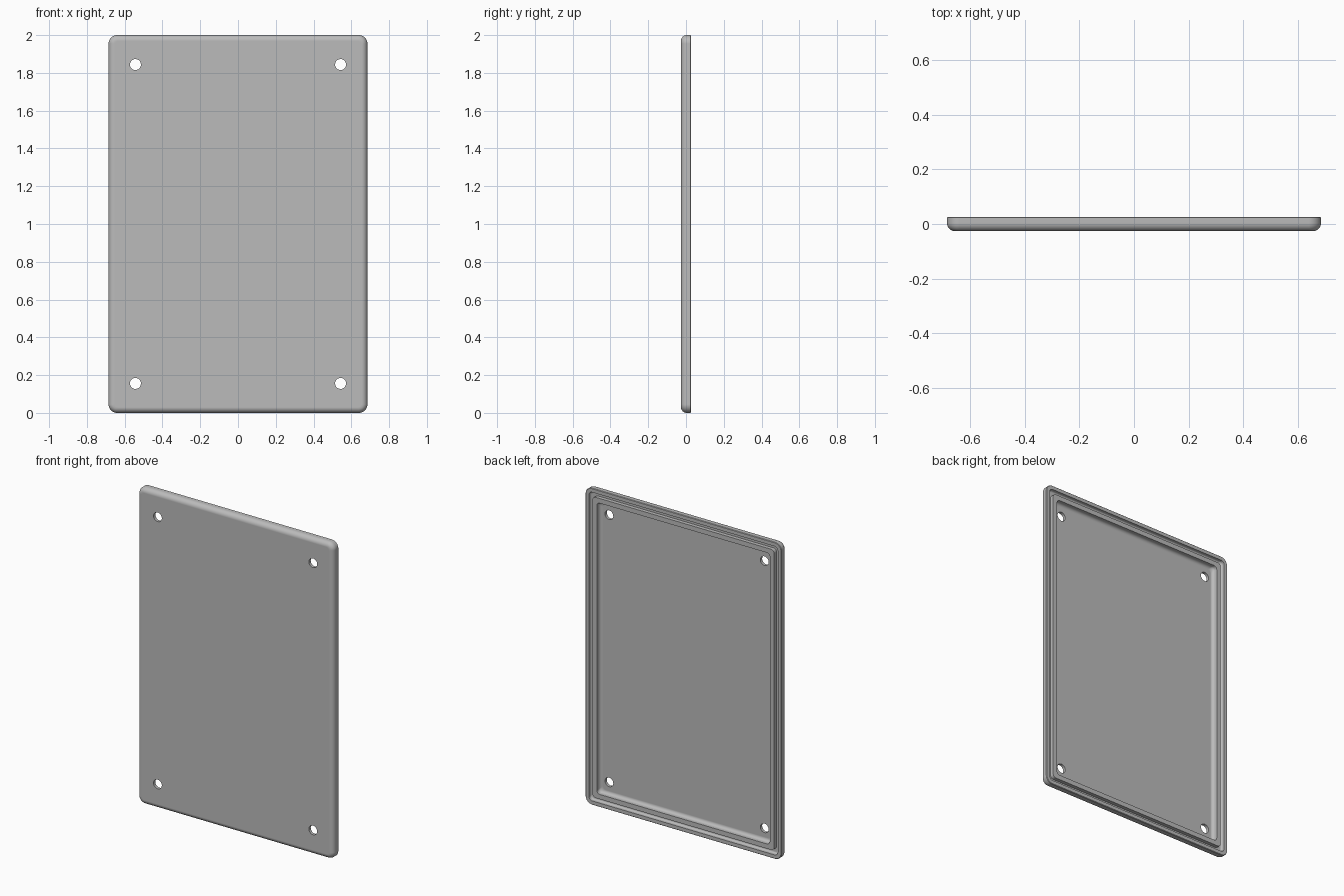
import bpy, bmesh, math
from mathutils import Matrix

if "Cube" in bpy.data.objects:
    bpy.data.objects.remove(bpy.data.objects["Cube"], do_unlink=True)

WIDTH, HEIGHT, BACK = 1.37, 2.0, 0.0265
FRONT, FLOOR, GROOVE = -BACK, -0.008, 0.003
CORNER, ARC = 0.045, 8

grey = bpy.data.materials.new("plain grey")
grey.use_nodes = True
colour = (0.5, 0.5, 0.5, 1)
grey.diffuse_color = colour
grey.node_tree.nodes["Principled BSDF"].inputs["Base Color"].default_value = colour


def make_object(name, bm):
    mesh = bpy.data.meshes.new(name)
    bmesh.ops.recalc_face_normals(bm, faces=bm.faces)
    bm.to_mesh(mesh)
    bm.free()
    obj = bpy.data.objects.new(name, mesh)
    mesh.materials.append(grey)
    bpy.context.collection.objects.link(obj)
    return obj


def ring(bm, inset, y):
    """Rounded rectangle parallel to the front face."""
    r = max(CORNER - inset, 0.022)
    cx, cz = WIDTH / 2 - inset - r, HEIGHT / 2 - inset - r
    verts = []
    for q, (sx, sz) in enumerate([(1, 1), (-1, 1), (-1, -1), (1, -1)]):
        for i in range(ARC + 1):
            a = math.pi / 2 * (q + i / ARC)
            verts.append(bm.verts.new((sx * cx + r * math.cos(a), y,
                                       HEIGHT / 2 + sz * cz + r * math.sin(a))))
    return verts


def fillet(inset, y, r, start, steps=6):
    """Quarter-round section points about a centre."""
    angles = [math.radians(start + 90 * i / steps) for i in range(steps + 1)]
    return [(inset + r * math.cos(a), y + r * math.sin(a)) for a in angles]


# Edge section from the front face, round the rim, groove and ridge, to the floor
section = fillet(0.03, FRONT + 0.03, 0.03, 180)[::-1]
section += [(0, BACK - 0.003), (0.003, BACK), (0.025, BACK)]
section += fillet(0.035, GROOVE + 0.01, 0.01, 180)
section += [(0.05, GROOVE), (0.05, BACK), (0.08, BACK)]
section += fillet(0.1, FLOOR + 0.02, 0.02, 180)

bm = bmesh.new()
rings = [ring(bm, inset, y) for inset, y in section]
for a, b in zip(rings, rings[1:]):
    for i in range(len(a)):
        j = (i + 1) % len(a)
        bm.faces.new((a[i], a[j], b[j], b[i]))
bm.faces.new(rings[0])
bm.faces.new(rings[-1])
cover = make_object("cover_plate", bm)

# Four screw holes near the corners
bm = bmesh.new()
for sx in (-1, 1):
    for sz in (-1, 1):
        place = (Matrix.Translation((sx * 0.543, 0, HEIGHT / 2 + sz * 0.844))
                 @ Matrix.Rotation(math.pi / 2, 4, "X"))
        bmesh.ops.create_cone(bm, cap_ends=True, segments=32, radius1=0.029,
                              radius2=0.029, depth=0.2, matrix=place)
cutter = make_object("screw_hole_cutter", bm)
cutter.hide_render = True

bpy.ops.object.select_all(action="DESELECT")
cover.select_set(True)
bpy.context.view_layer.objects.active = cover
holes = cover.modifiers.new("screw holes", "BOOLEAN")
holes.operation, holes.solver, holes.object = "DIFFERENCE", "EXACT", cutter
bpy.ops.object.modifier_apply(modifier=holes.name)
bpy.data.objects.remove(cutter, do_unlink=True)

# Smooth fillets with flat main faces
bpy.ops.object.shade_smooth_by_angle(angle=math.radians(35))
normals = cover.modifiers.new("flat face normals", "WEIGHTED_NORMAL")
normals.keep_sharp = True
